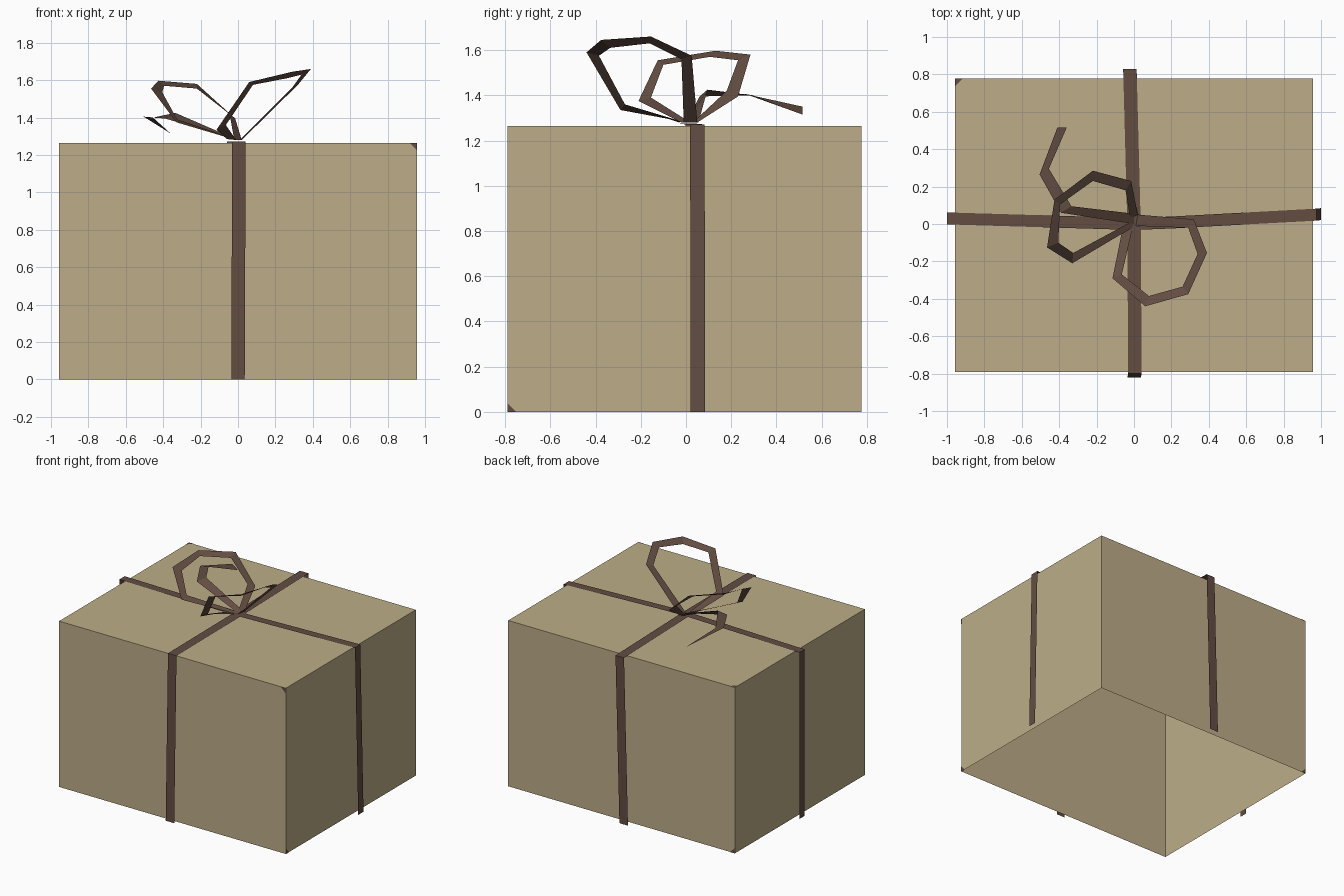
import bpy, bmesh
from mathutils import Vector

if "Cube" in bpy.data.objects:
    bpy.data.objects.remove(bpy.data.objects["Cube"], do_unlink=True)


def material(name, rgb):
    m = bpy.data.materials.new(name)
    m.use_nodes = True
    m.diffuse_color = (*rgb, 1)
    bsdf = m.node_tree.nodes["Principled BSDF"]
    bsdf.inputs["Base Color"].default_value = (*rgb, 1)
    bsdf.inputs["Roughness"].default_value = 0.9
    return m


paper = material("tan paper", (0.51, 0.42, 0.25))
ribbon = material("brown ribbon", (0.125, 0.075, 0.055))


def finish(name, bm, mat):
    mesh = bpy.data.meshes.new(name)
    bm.to_mesh(mesh)
    bm.free()
    mesh.materials.append(mat)
    obj = bpy.data.objects.new(name, mesh)
    bpy.context.collection.objects.link(obj)
    return obj


def strip(name, pairs):
    """Flat ribbon through pairs of edge points, facing upward overall."""
    bm = bmesh.new()
    rows = [(bm.verts.new(a), bm.verts.new(b)) for a, b in pairs]
    for (a, b), (c, d) in zip(rows, rows[1:]):
        bm.faces.new((a, b, d, c))
    bm.normal_update()
    if sum(f.normal.z * f.calc_area() for f in bm.faces) < 0:
        bmesh.ops.reverse_faces(bm, faces=bm.faces[:])
    return finish(name, bm, ribbon)


def wrap(name, path, half):
    half = Vector(half)
    return strip(name, [(Vector(p) - half, Vector(p) + half) for p in path])


# Box: thin walls and lid, open underneath
low, high = Vector((-0.957, -0.79, 0)), Vector((0.957, 0.777, 1.265))
bm = bmesh.new()
bmesh.ops.create_cube(bm, size=1)
for v in bm.verts:
    v.co = [low[i] if v.co[i] < 0 else high[i] for i in range(3)]
bm.normal_update()
bmesh.ops.delete(bm, geom=[f for f in bm.faces if f.normal.z < -0.5],
                 context='FACES')
finish("box", bm, paper)

# Ribbons wrapped around the box
wrap("ribbon_front_to_back",
     [(0, -0.82, 0), (0.005, -0.8, 1.271), (0, 0, 1.273),
      (-0.022, 0.83, 1.271), (-0.055, 0.83, 0)], (0.036, 0, 0))
wrap("ribbon_side_to_side",
     [(-1, 0.03, 0), (-1, 0.03, 1.271), (0, 0, 1.275), (0.2, 0.008, 1.275),
      (0.975, 0.05, 1.271), (1, 0.053, 0)], (0, 0.032, 0))

# Bow: two angular loops and a loose tail, as outer and inner edge points
strip("bow_large_loop", [
    ((-0.06, -0.02, 1.285), (-0.01, -0.03, 1.28)),
    ((-0.115, -0.29, 1.335), (-0.065, -0.27, 1.36)),
    ((0.06, -0.44, 1.59), (0.08, -0.385, 1.575)),
    ((0.29, -0.375, 1.645), (0.26, -0.335, 1.61)),
    ((0.39, -0.155, 1.66), (0.34, -0.16, 1.63)),
    ((0.32, 0.025, 1.575), (0.29, -0.02, 1.56)),
    ((0.02, 0.05, 1.28), (0.01, -0.01, 1.28))])
strip("bow_small_loop", [
    ((0.02, 0.05, 1.28), (-0.02, 0.03, 1.28)),
    ((-0.015, 0.23, 1.395), (-0.045, 0.18, 1.42)),
    ((-0.22, 0.285, 1.58), (-0.22, 0.23, 1.555)),
    ((-0.425, 0.13, 1.597), (-0.395, 0.105, 1.57)),
    ((-0.465, -0.125, 1.555), (-0.405, -0.1, 1.535)),
    ((-0.33, -0.21, 1.375), (-0.325, -0.155, 1.39)),
    ((-0.01, -0.02, 1.28), (0, 0.02, 1.28))])
strip("bow_tail", [
    ((0, 0, 1.28), (0, 0.055, 1.28)),
    ((-0.39, 0.06, 1.395), (-0.335, 0.095, 1.425)),
    ((-0.505, 0.265, 1.405), (-0.455, 0.295, 1.4)),
    ((-0.41, 0.515, 1.35), (-0.36, 0.515, 1.315))])

# Tiny ribbon-coloured corner marks, just proud of the paper
bm = bmesh.new()


def mark(corner, leg_a, leg_b, normal):
    normal = Vector(normal)
    base = Vector(corner) + normal * 0.002
    face = bm.faces.new([bm.verts.new(p) for p in
                         (base, base + Vector(leg_a), base + Vector(leg_b))])
    face.normal_update()
    if face.normal.dot(normal) < 0:
        face.normal_flip()


s = 0.04
mark((high.x, low.y, high.z), (-s, 0, 0), (0, 0, -s), (0, -1, 0))
mark((low.x, high.y, high.z), (s, 0, 0), (0, -s, 0), (0, 0, 1))
mark((high.x, low.y, 0), (0, s, 0), (0, 0, s), (1, 0, 0))
mark((low.x, high.y, 0), (s, 0, 0), (0, 0, s), (0, 1, 0))
finish("corner_marks", bm, ribbon)
